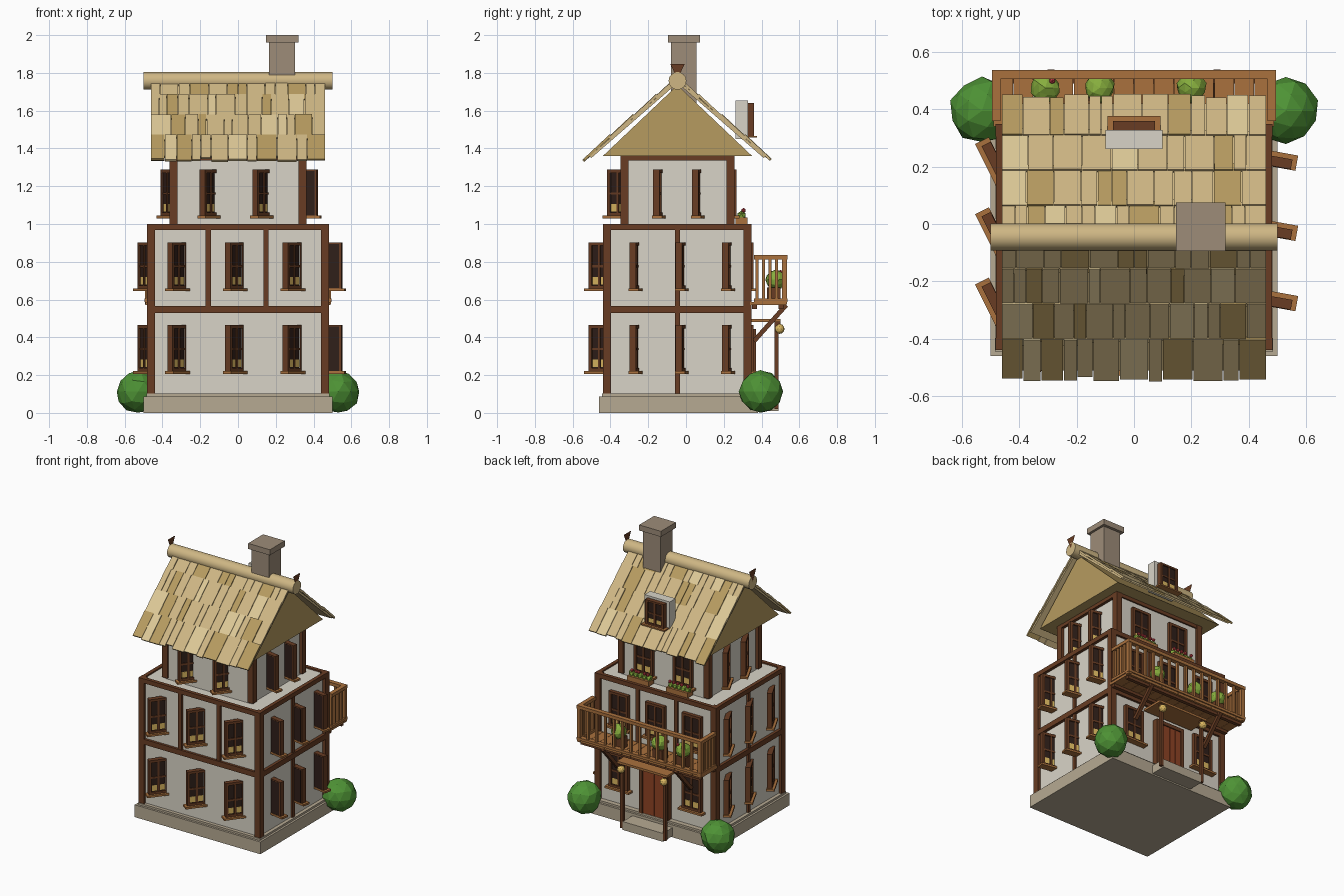
import bpy, bmesh, math, random
from mathutils import Matrix, Vector

if "Cube" in bpy.data.objects:
    bpy.data.objects.remove(bpy.data.objects["Cube"])

random.seed(4)
YC = -0.045  # house centre line in y


def mat(name, hexa):
    m = bpy.data.materials.new(name)
    m.diffuse_color = [(int(hexa[i:i + 2], 16) / 255) ** 2.2 for i in (0, 2, 4)] + [1]
    m.use_nodes = True
    m.node_tree.nodes["Principled BSDF"].inputs["Base Color"].default_value = m.diffuse_color
    return m


PLASTER, TIMBER, OAK = mat("plaster", "D8D3C6"), mat("timber", "683F28"), mat("oak", "A87040")
DARK, GLOW, DOOR = mat("dark_glass", "33241F"), mat("lamp_glow", "DDB862"), mat("door_red", "8E4529")
STONE, BRICK = mat("stone", "B5A891"), mat("chimney_stone", "9C8B78")
THATCH = [mat("thatch_mid", "CDB583"), mat("thatch_light", "DCC795"), mat("thatch_dark", "B59A60")]
GREEN, LEAF, RED = mat("bush_green", "4F9138"), mat("leaf_green", "86AD40"), mat("flower_red", "C8434A")


def finish(name, bm, m):
    me = bpy.data.meshes.new(name)
    bm.to_mesh(me)
    bm.free()
    me.materials.append(m)
    ob = bpy.data.objects.new(name, me)
    bpy.context.collection.objects.link(ob)
    return ob


def boxes(name, m, items, M=Matrix()):
    """One object of boxes, each (x0, x1, y0, y1, z0, z1[, extra matrix])."""
    bm = bmesh.new()
    for b in items:
        x0, x1, y0, y1, z0, z1 = b[:6]
        T = Matrix.Translation(((x0 + x1) / 2, (y0 + y1) / 2, (z0 + z1) / 2))
        R = b[6] if len(b) > 6 else Matrix()
        bmesh.ops.create_cube(bm, size=1, matrix=M @ T @ R @ Matrix.Diagonal((x1 - x0, y1 - y0, z1 - z0, 1)))
    return finish(name, bm, m)


def balls(name, m, items, sub=2, rough=0.0):
    bm = bmesh.new()
    for x, y, z, r in items:
        vs = bmesh.ops.create_icosphere(bm, subdivisions=sub, radius=r)["verts"]
        for v in vs:
            v.co = v.co * random.uniform(1 - rough, 1 + rough) + Vector((x, y, z))
    return finish(name, bm, m)


# Stone base, step and the two plastered storeys
boxes("foundation", STONE, [(-.5, .5, -.46, .38, 0, .088), (-.485, .485, -.445, .365, .088, .102)])
boxes("door_step", STONE, [(-.16, .16, .37, .49, .01, .07)])
boxes("lower_walls", PLASTER, [(-.46, .46, -.42, .33, .1, .99)])
boxes("upper_walls", PLASTER, [(-.34, .34, -.335, .245, .98, 1.38)])


# Timber framing
def frame(name, hx, y0, y1, z0, z1, t, rails):
    posts = [(x - t / 2, x + t / 2, y - t / 2, y + t / 2, z0, z1)
             for x in (-hx + t / 2, hx - t / 2) for y in (y0 + t / 2, y1 - t / 2)]
    for a, b in rails:
        posts += [(-hx, hx, y - .013, y + .013, a, b) for y in (y0 + .015, y1 - .015)]
        posts += [(x - .013, x + .013, y0, y1, a, b) for x in (-hx + .015, hx - .015)]
    return boxes(name, TIMBER, posts)


frame("lower_frame", .483, -.44, .348, .1, 1.0, .043, [(.528, .566), (.968, 1.0)])
frame("upper_frame", .362, -.347, .257, 1.0, 1.37, .043, [(1.335, 1.365)])
boxes("wall_studs", TIMBER,
      [(x - .014, x + .014, y - .012, y + .012, .56, .97) for x in (-.158, .148) for y in (-.422, .332)] +
      [(x - .01, x + .01, YC - .013, YC + .013, .1, .97) for x in (-.464, .464)])

# Window parts, made once facing +y with the sill at z = 0, then repeated
window_parts = [
    boxes("window_pane", DARK, [(-.055, .055, -.019, .008, .015, .25)]),
    boxes("window_frame", TIMBER,
          [(s * .057 - .009, s * .057 + .009, -.018, .017, .01, .255) for s in (-1, 1)] +
          [(-.066, .066, -.018, .017, .24, .258), (-.066, .066, -.018, .017, .012, .03),
           (-.006, .006, 0, .014, .02, .25), (-.055, .055, 0, .013, .125, .137)]),
    boxes("window_sill", OAK, [(-.083, .083, -.02, .034, 0, .014)]),
    boxes("window_glow", GLOW, [(-.045, -.01, .003, .0095, .035, .075), (.01, .045, .003, .0095, .035, .075)]),
]


def window(name, x, y, z, azimuth, sx=1.0, sz=1.0):
    for p in window_parts:
        ob = bpy.data.objects.new(name + "_" + p.name.split("_")[1], p.data)
        ob.matrix_world = (Matrix.Translation((x, y, z)) @ Matrix.Rotation(math.radians(azimuth - 90), 4, 'Z')
                           @ Matrix.Diagonal((sx, 1, sz, 1)))
        bpy.context.collection.objects.link(ob)


for z in (.207, .645):
    for x in (-.32, -.015, .29):
        window("front_window", x, -.452, z, 323.2)
    for y in (-.27, -.025, .22):
        window("right_window", .485, y, z, 79.8)
        window("left_window", -.487, y, z, 206.6)
for x in (-.15, .13):
    window("front_upper_window", x, -.355, 1.03, 323.2)
for y in (-.145, .06):
    window("right_upper_window", .355, y, 1.03, 79.8)
    window("left_upper_window", -.365, y, 1.03, 206.6)
for x in (-.29, .29):
    window("back_window", x, .34, .207, 90, 1.15)
for x in (-.29, 0, .29):
    window("back_balcony_window", x, .34, .645, 90, 1.15)
for x in (-.155, .155):
    window("back_upper_window", x, .25, 1.03, 90, 1.15)
window("dormer_window", 0, .343, 1.457, 90, 1.12, .71)
for p in window_parts:
    bpy.data.objects.remove(p)
boxes("dormer", PLASTER, [(-.1, .1, .262, .328, 1.45, 1.655)])

# Gable prism under the roof
bm = bmesh.new()
tri = [bm.verts.new((-.43, y, z)) for y, z in ((-.44, 1.36), (.35, 1.36), (YC, 1.735))]
f = bm.faces.new(tri)
ext = bmesh.ops.extrude_face_region(bm, geom=[f])["geom"]
bmesh.ops.translate(bm, vec=(.86, 0, 0), verts=[v for v in ext if isinstance(v, bmesh.types.BMVert)])
bmesh.ops.recalc_face_normals(bm, faces=bm.faces)
finish("gable", bm, THATCH[2])

# Roof slopes: thin deck with four courses of ragged shingles
c, sn = math.cos(math.radians(41)), math.sin(math.radians(41))
for s, side in ((-1, "front"), (1, "back")):
    M = Matrix(((s, 0, 0, 0), (0, s * c, s * sn, YC), (0, -sn, c, 1.762), (0, 0, 0, 1)))
    boxes(side + "_roof_deck", THATCH[0], [(-.455, .455, 0, .615, -.012, .002)], M)
    groups = [[], [], []]
    for row in range(4):
        x = -.462
        while x < .455:
            w = random.uniform(.04, .11)
            x1 = min(x + w, .462)
            if .462 - x1 < .03:
                x1 = .462
            end = .163 * (row + 1) + random.uniform(-.018, .006)
            lift = random.uniform(0, .003)
            groups[random.choice((0, 0, 0, 1, 2))].append(
                (x + .0015, x1 - .0015, max(0, .163 * row - .03), end, lift, .013 + lift,
                 Matrix.Rotation(math.radians(-2), 4, 'X')))
            x = x1
    for g, m in zip(groups, THATCH):
        if g:
            boxes(side + "_shingles", m, g, M)

# Ridge log and flat finials at its ends
bm = bmesh.new()
bmesh.ops.create_cone(bm, cap_ends=True, segments=16, radius1=.047, radius2=.047, depth=1.0,
                      matrix=Matrix.Translation((0, YC, 1.758)) @ Matrix.Rotation(math.pi / 2, 4, 'Y'))
ridge = finish("ridge_log", bm, THATCH[0])
bpy.context.view_layer.objects.active = ridge
ridge.select_set(True)
bpy.ops.object.shade_smooth_by_angle()
bm = bmesh.new()
for x in (-.498, .498):
    for d in (-.002, .002):
        pts = [(x + d, YC - .038, 1.848), (x + d, YC + .038, 1.848), (x + d, YC, 1.765)]
        bm.faces.new([bm.verts.new(p) for p in (pts if d < 0 else pts[::-1])])
finish("ridge_finials", bm, TIMBER)

# Chimney
boxes("chimney", BRICK, [(.165, .303, -.08, .055, 1.55, 1.965), (.147, .32, -.095, .075, 1.96, 2.0)])

# Balcony: floor, railing, balusters and struts
boxes("balcony_floor", OAK, [(-.49 + i * .07, -.422 + i * .07, .34, .53, .57, .588) for i in range(14)])
boxes("balcony_beams", TIMBER, [(-.48, .48, y, y + .025, .55, .571) for y in (.35, .49)])
rail = []
for z0, z1 in ((.812, .835), (.588, .606)):
    rail += [(-.495, .495, .505, .538, z0, z1)]
    rail += [(x - .015, x + .015, .36, .52, z0, z1) for x in (-.48, .48)]
rail += [(x - .013, x + .013, .508, .535, .575, .83) for x in (-.48, .48)]
rail += [(-.48 + i * .96 / 14 - .008, -.48 + i * .96 / 14 + .008, .514, .53, .6, .82) for i in range(1, 14)]
rail += [(x - .008, x + .008, y - .008, y + .008, .6, .82) for x in (-.48, .48) for y in (.375, .41, .445, .48)]
boxes("balcony_railing", OAK, rail)
boxes("balcony_struts", TIMBER, [(x - .012, x + .012, .433, .457, .347, .603, Matrix.Rotation(-.73, 4, 'X'))
                                 for x in (-.29, .29)])

# Door with porch canopy, posts and lanterns
boxes("door_planks", DOOR, [(-.09 + i * .045, -.047 + i * .045, .33, .362, .1, .42) for i in range(4)])
boxes("door_frame", TIMBER, [(-.115, -.09, .33, .37, .1, .44), (.09, .115, .33, .37, .1, .44),
                             (-.115, .115, .33, .37, .42, .445)])
boxes("porch_canopy", OAK, [(-.2, .2, .34, .5, .482, .498)])
boxes("porch_posts", TIMBER, [(x - .011, x + .011, .468, .49, .02, .485) for x in (-.17, .17)])
balls("porch_lanterns", GLOW, [(x, .495, .445, .027) for x in (-.17, .17)])
boxes("lantern_hangers", TIMBER, [(x - .004, x + .004, .491, .499, .465, .485) for x in (-.17, .17)])

# Balcony pots, window flower boxes and corner bushes
POTS = (-.31, -.12, .2)
boxes("balcony_pots", TIMBER, [(x - .038, x + .038, .43, .5, .588, .665) for x in POTS])
balls("balcony_plants", LEAF, [(x, .475, .705, .052) for x in POTS], 2, .07)
boxes("flower_boxes", OAK, [(x - .085, x + .085, .262, .325, 1.0, 1.035) for x in (-.155, .155)])
spots = [(x + i * .034, .293) for x in (-.155, .155) for i in (-2, -1, 0, 1, 2)]
balls("flower_leaves", LEAF, [(x, y, 1.045, .024) for x, y in spots], 1, .1)
balls("flowers", RED, [(x + random.uniform(-.01, .01), y + .012, 1.072, .013) for x, y in spots]
      + [(-.285, .5, .745, .012)], 1)
balls("corner_bushes", GREEN, [(x, .395, .112, .114) for x in (-.53, .53)], 2, .055)
